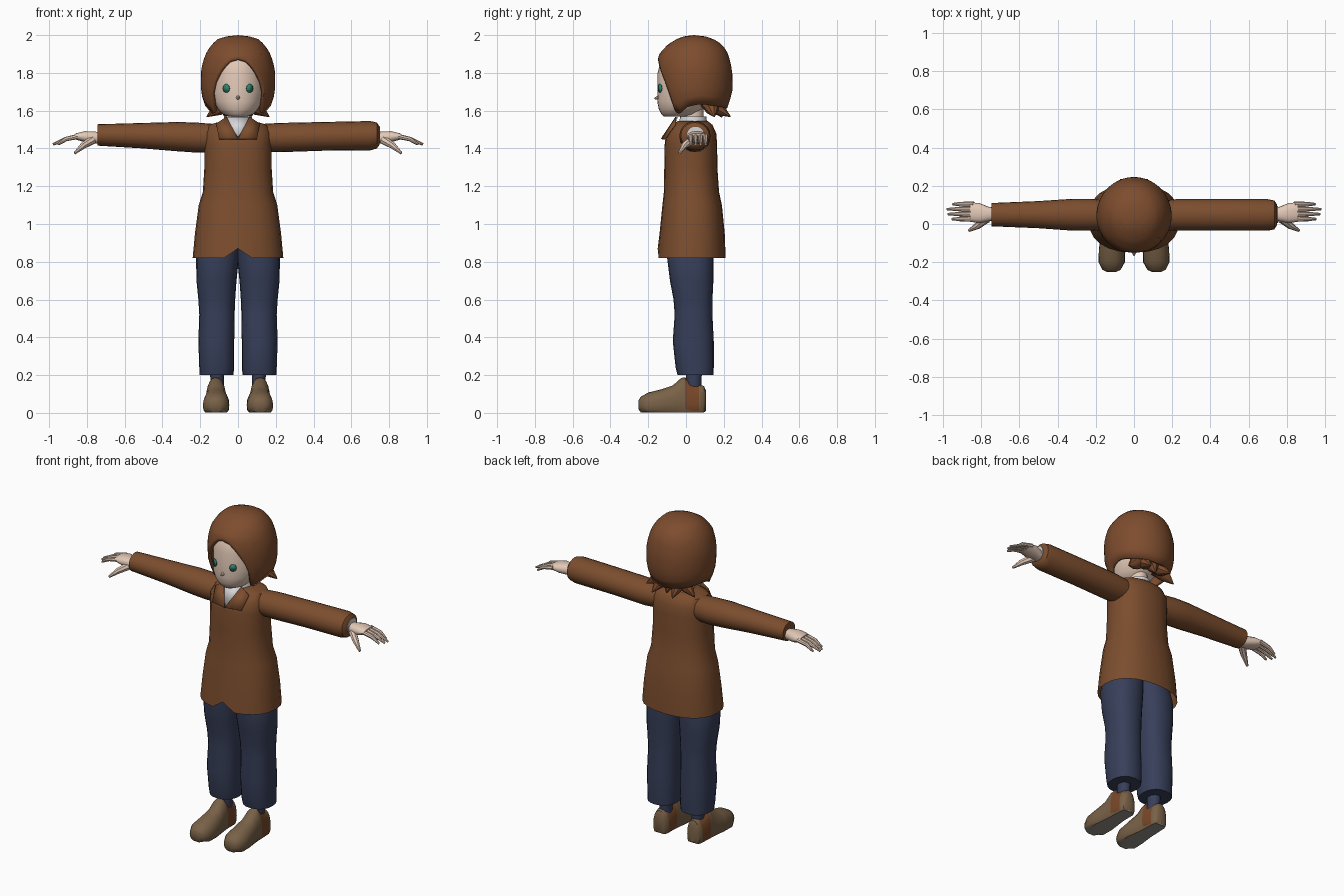
import bpy, bmesh, math
from mathutils import Vector

cube = bpy.data.objects.get("Cube")
if cube:
    bpy.data.objects.remove(cube, do_unlink=True)


def material(name, rgb):
    m = bpy.data.materials.new(name)
    m.use_nodes = True
    col = (*rgb, 1)
    m.diffuse_color = col
    bsdf = next(n for n in m.node_tree.nodes if n.type == "BSDF_PRINCIPLED")
    bsdf.inputs["Base Color"].default_value = col
    return m


COAT = material("coat brown", (0.20, 0.075, 0.027))
HAIR = material("hair brown", (0.205, 0.073, 0.027))
SKIN = material("skin", (0.76, 0.58, 0.47))
NAVY = material("trouser navy", (0.038, 0.049, 0.10))
TAN = material("shoe tan", (0.19, 0.12, 0.063))
RUST = material("shoe rust panel", (0.19, 0.065, 0.022))
SOLE = material("sole grey", (0.30, 0.28, 0.25))
WHITE = material("shirt white", (0.68, 0.68, 0.69))
TEAL = material("eye teal", (0.03, 0.22, 0.15))


def finish(name, bm, mats, rule=None, angle=40):
    """Turn a bmesh into a shaded object, colouring faces by a rule."""
    bmesh.ops.remove_doubles(bm, verts=bm.verts, dist=0.0002)
    bmesh.ops.recalc_face_normals(bm, faces=bm.faces)
    bm.normal_update()
    for f in bm.faces:
        f.smooth = True
        if rule:
            f.material_index = rule(f.calc_center_median(), f.normal)
    me = bpy.data.meshes.new(name)
    bm.to_mesh(me)
    bm.free()
    for m in mats:
        me.materials.append(m)
    me.set_sharp_from_angle(angle=math.radians(angle))
    ob = bpy.data.objects.new(name, me)
    bpy.context.scene.collection.objects.link(ob)
    return ob


def skin_rings(name, rings, mats, caps=(True, True), rule=None, angle=40):
    """Bridge successive closed rings of points."""
    bm = bmesh.new()
    vs = [[bm.verts.new(p) for p in r] for r in rings]
    n = len(vs[0])
    for a, b in zip(vs, vs[1:]):
        for i in range(n):
            j = (i + 1) % n
            bm.faces.new((a[i], a[j], b[j], b[i]))
    if caps[0]:
        bm.faces.new(vs[0])
    if caps[1]:
        bm.faces.new(vs[-1])
    return finish(name, bm, mats, rule, angle)


def loft(name, axis, rows, mats, n=20, p=2.0, s=1, tweak=None, **kw):
    """Rows are (position, a0, a1, b0, b1) superellipses across an axis."""
    rings = []
    for k, (q, a0, a1, b0, b1) in enumerate(rows):
        ring = []
        for i in range(n):
            t = 2 * math.pi * i / n
            c, d = math.cos(t), math.sin(t)
            a = (a0 + a1) / 2 + (a1 - a0) / 2 * math.copysign(abs(c) ** (2 / p), c)
            b = (b0 + b1) / 2 + (b1 - b0) / 2 * math.copysign(abs(d) ** (2 / p), d)
            v = Vector({"x": (q, a, b), "y": (a, q, b), "z": (a, b, q)}[axis])
            if tweak:
                tweak(k, v)
            v.x *= s
            ring.append(v)
        rings.append(ring)
    return skin_rings(name, rings, mats, **kw)


def taper(name, points, radii, mat, n=8):
    """Tapered tube through a few points."""
    pts = [Vector(p) for p in points]
    q = (pts[-1] - pts[0]).to_track_quat("Z", "Y")
    rings = [[p + q @ Vector((r * math.cos(2 * math.pi * i / n), r * math.sin(2 * math.pi * i / n), 0))
              for i in range(n)] for p, r in zip(pts, radii)]
    return skin_rings(name, rings, [mat])


def plate(name, points, mat, thick=0.006):
    bm = bmesh.new()
    bm.faces.new([bm.verts.new(p) for p in points])
    ob = finish(name, bm, [mat])
    mod = ob.modifiers.new("thickness", "SOLIDIFY")
    mod.thickness, mod.offset = thick, 0
    return ob


def sym(z, x, y0, y1):
    return (z, -x, x, y0, y1)


# Coat body, open at the hem with a notch at the front
def hem_notch(k, v):
    if k == 0 and abs(v.x) < 0.01 and v.y < 0:
        v.z += 0.05


loft("coat_body", "z", [sym(0.82, .24, -.15, .21), sym(0.95, .228, -.14, .205),
     sym(1.1, .208, -.125, .19), sym(1.17, .186, -.117, .175), sym(1.3, .178, -.115, .166),
     sym(1.42, .178, -.113, .165), sym(1.48, .178, -.105, .16), sym(1.525, .155, -.07, .14),
     sym(1.545, .085, -.045, .115)], [COAT], n=24, p=2.3, tweak=hem_notch, caps=(False, True))

# Shirt collar, shirt front and lapels
loft("shirt_collar", "z", [sym(1.5, .075, -.045, .115), sym(1.57, .064, -.03, .108)], [WHITE])
plate("shirt_front", [(-.075, -.045, 1.565), (0, -.125, 1.46), (.075, -.045, 1.565)], WHITE)
for s, side in ((1, "left"), (-1, "right")):
    plate(side + "_lapel", [(s * .06, -.053, 1.567), (s * .115, -.055, 1.53),
          (s * .1, -.11, 1.45), (0, -.13, 1.45)], COAT)

# Sleeves: the left is full with a rounded cuff, the right tapers
loft("left_sleeve", "x", [(.13, -.03, .12, 1.385, 1.53), (.22, -.035, .13, 1.38, 1.535),
     (.45, -.035, .13, 1.388, 1.54), (.7, -.035, .13, 1.39, 1.545), (.735, -.028, .123, 1.4, 1.537),
     (.75, -.005, .1, 1.42, 1.515)], [COAT])
loft("left_shirt_cuff", "x", [(.7, .005, .095, 1.425, 1.515), (.753, .005, .095, 1.425, 1.515)], [WHITE])
loft("right_sleeve", "x", [(.13, -.03, .12, 1.38, 1.53), (.22, -.035, .132, 1.378, 1.537),
     (.32, -.035, .132, 1.385, 1.54), (.5, -.022, .12, 1.4, 1.535),
     (.745, -.012, .11, 1.415, 1.528)], [COAT], s=-1)

for s, side in ((1, "left"), (-1, "right")):
    # Hand with four fingers and a thumb
    loft(side + "_palm", "x", [(.71, .02, .085, 1.425, 1.485), (.76, .015, .09, 1.425, 1.49),
         (.81, .005, .11, 1.432, 1.492), (.86, .012, .113, 1.447, 1.48)], [SKIN], n=14, p=2.4, s=s)
    for i, tip in enumerate((.955, .975, .98, .95)):
        y = .026 + .026 * i
        taper(f"{side}_finger_{i + 1}", [(s * .84, y, 1.465), (s * .91, y, 1.45), (s * tip, y, 1.422)],
              (.014, .012, .006), SKIN)
    taper(side + "_thumb", [(s * .77, .03, 1.445), (s * .82, -.01, 1.415), (s * .865, -.035, 1.375)],
          (.024, .018, .007), SKIN)

    # Trouser leg and ankle
    loft(side + "_trouser_leg", "z", [(.2, .025, .203, -.045, .145), (.24, .02, .205, -.055, .147),
         (.38, .02, .21, -.07, .147), (.52, .018, .205, -.06, .14), (.6, .015, .21, -.066, .14),
         (.7, .008, .22, -.085, .145), (.82, -.005, .222, -.1, .145), (.97, -.01, .18, -.09, .13)],
         [NAVY], p=2.3, s=s)
    loft(side + "_ankle", "z", [(.1, .075, .145, .0, .08), (.24, .075, .148, .0, .085)], [NAVY], n=12, s=s)

    # Shoe with a flat sole and a side panel
    def flat_sole(k, v):
        v.z = max(v.z, 0.003)

    def shoe_colour(c, normal):
        if normal.z < -0.75:
            return 2
        return 1 if abs(normal.x) > 0.55 and 0 < c.y < 0.075 and c.z > 0.01 else 0

    loft(side + "_shoe", "y", [(-.252, .095, .14, .02, .065), (-.24, .07, .165, .0, .085),
         (-.2, .048, .186, -.03, .108), (-.13, .046, .184, -.04, .125), (-.07, .055, .175, -.05, .145),
         (-.025, .062, .17, -.06, .185), (-.005, .064, .17, -.06, .188), (.02, .066, .168, -.06, .16),
         (.07, .066, .166, -.06, .15), (.095, .075, .158, -.04, .142), (.105, .09, .142, .01, .12)],
         [TAN, RUST, SOLE], p=2.2, s=s, tweak=flat_sole, rule=shoe_colour)

# Neck, head and nose
loft("neck", "z", [sym(1.48, .055, -.02, .095), sym(1.66, .05, -.02, .09)], [SKIN], n=16)
loft("head", "z", [sym(1.568, .045, -.115, .0), sym(1.58, .08, -.13, .05), sym(1.61, .108, -.145, .09),
     sym(1.65, .128, -.152, .12), sym(1.7, .14, -.15, .16), sym(1.8, .14, -.15, .16),
     sym(1.88, .13, -.13, .16), sym(1.94, .09, -.07, .12)], [SKIN], n=28)
taper("nose", [(0, -.135, 1.672), (0, -.168, 1.664)], (.017, .003), SKIN)

# Eyes follow the curve of the face
for s, side in ((1, "left"), (-1, "right")):
    pts = []
    for i in range(10):
        t = 2 * math.pi * i / 10
        x = .062 + .018 * math.cos(t)
        y = .005 - .155 * math.sqrt(1 - (x / .14) ** 2) - .005
        pts.append((s * x, y, 1.718 + .023 * math.sin(t)))
    plate(side + "_eye", pts, TEAL, 0.004)


# Hair shell: a dome whose lower edge height varies around the head
def lerp_table(table, q):
    for a, b in zip(table, table[1:]):
        if q <= b[0]:
            f = (q - a[0]) / (b[0] - a[0])
            return [u + (w - u) * f for u, w in zip(a[1:], b[1:])]
    return table[-1][1:]


EDGE = [(0, 1.872), (15, 1.86), (28, 1.81), (40, 1.74), (46, 1.68), (51, 1.595), (60, 1.58),
        (78, 1.62), (100, 1.635), (140, 1.62), (180, 1.61)]
# drop below the crown, half width, front reach, back reach
DOME = [(0, 0, 0, 0), (.005, .055, .05, .055), (.02, .105, .09, .1), (.05, .14, .14, .15),
        (.1, .172, .185, .18), (.15, .188, .197, .194), (.2, .197, .2, .202), (.3, .197, .19, .203),
        (.36, .18, .175, .185), (.43, .15, .15, .16)]
rings = []
for k in range(13):
    ring = []
    for i in range(56):
        deg = 360 * i / 56
        edge = lerp_table(EDGE, min(deg, 360 - deg))[0]
        drop = (2 - edge) * (k / 12) ** 1.6
        w, front, back = lerp_table(DOME, drop)
        c, d = math.cos(math.radians(deg)), math.sin(math.radians(deg))
        ring.append((w * d, .043 - c * (front if c > 0 else back), 2 - drop))
    rings.append(ring)
hair = skin_rings("hair", rings, [HAIR], caps=(False, False), angle=60)
shell = hair.modifiers.new("thickness", "SOLIDIFY")
shell.thickness, shell.offset = 0.018, -1

# Flicked locks at the nape
for s, side in ((1, "left"), (-1, "right")):
    taper(side + "_nape_lock", [(s * .07, .12, 1.65), (s * .11, .14, 1.605), (s * .165, .15, 1.568)],
          (.05, .035, .003), HAIR)
    taper(side + "_back_lock", [(s * .05, .14, 1.66), (s * .06, .175, 1.605), (s * .07, .235, 1.568)],
          (.055, .035, .003), HAIR)
taper("middle_nape_lock", [(0, .15, 1.66), (0, .165, 1.61), (0, .19, 1.565)], (.05, .035, .003), HAIR)
